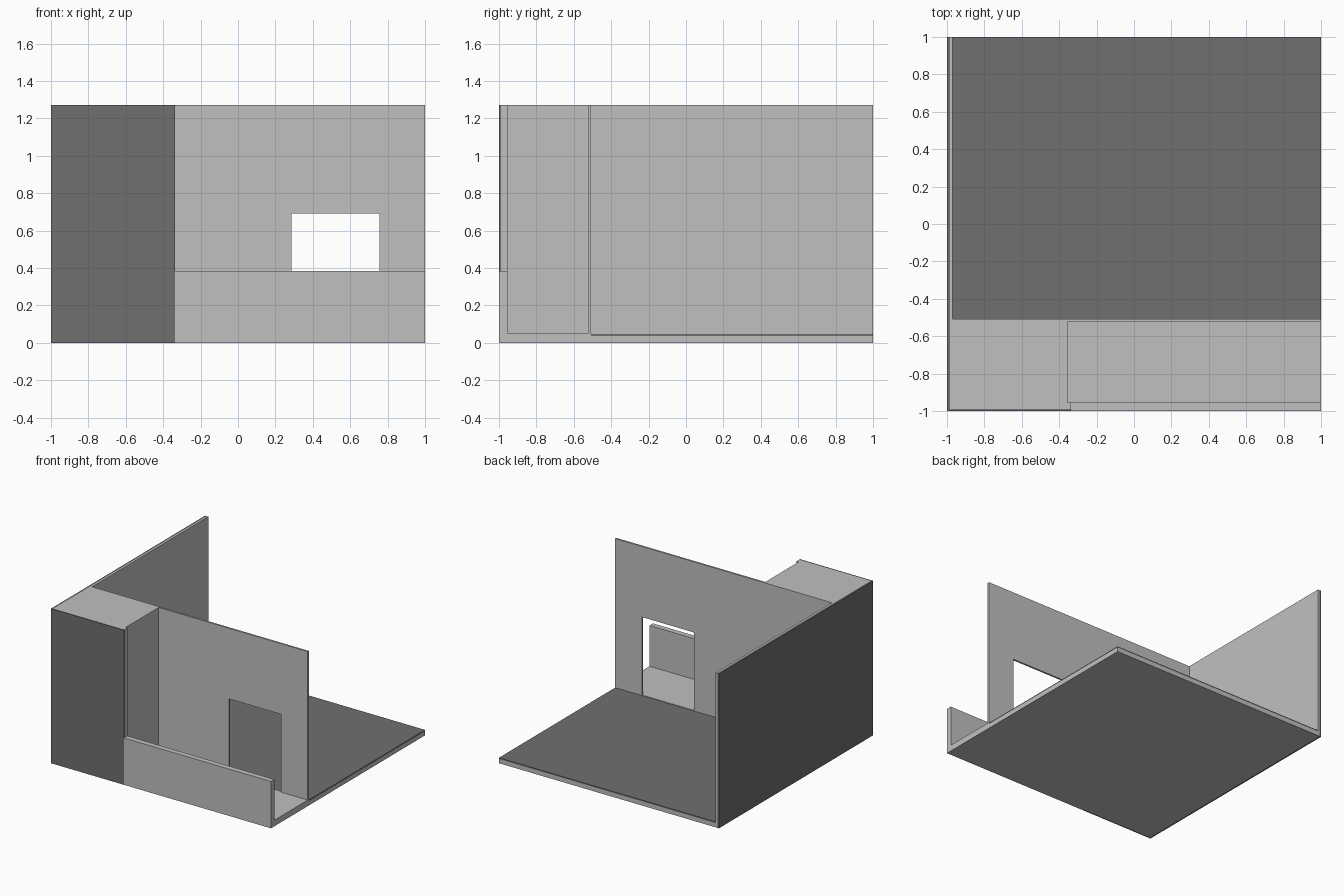
import bpy

if "Cube" in bpy.data.objects:
    bpy.data.objects.remove(bpy.data.objects["Cube"])


def material(name, v):
    m = bpy.data.materials.new(name)
    m.diffuse_color = (v, v, v, 1)
    m.use_nodes = True
    m.node_tree.nodes["Principled BSDF"].inputs["Base Color"].default_value = m.diffuse_color
    return m


LIGHT = material("light grey", 0.53)
DARK = material("dark grey", 0.16)


def prism(name, outline, axes, lo, hi, mat):
    """Extrude a counter-clockwise outline lying in two axes along the third."""
    a, b = axes
    c = 3 - a - b
    n = len(outline)
    verts = []
    for d in (lo, hi):
        for u, v in outline:
            p = [0, 0, 0]
            p[a], p[b], p[c] = u, v, d
            verts.append(p)
    faces = [list(range(n))[::-1], list(range(n, 2 * n))]
    faces += [[i, (i + 1) % n, n + (i + 1) % n, n + i] for i in range(n)]
    if (a, b) == (0, 2):  # x-z outlines wind the other way
        faces = [f[::-1] for f in faces]
    mesh = bpy.data.meshes.new(name)
    mesh.from_pydata(verts, [], faces)
    mesh.materials.append(mat)
    ob = bpy.data.objects.new(name, mesh)
    bpy.context.collection.objects.link(ob)
    return ob


def box(name, x0, x1, y0, y1, z0, z1, mat):
    return prism(name, [(x0, y0), (x1, y0), (x1, y1), (x0, y1)], (0, 1), z0, z1, mat)


TOP = 1.27      # wall height
WALL_F, WALL_B = -0.523, -0.508   # partition wall front and back

# Floor: base slab, raised balcony floor, dark room floor
box("base_slab", -0.97, 1, -0.955, 1, 0, 0.035, LIGHT)
box("balcony_floor", -0.355, 1, -0.955, WALL_B, 0.035, 0.05, LIGHT)
box("room_floor", -0.97, 1, WALL_B, 1, 0.035, 0.045, DARK)

# Side wall: light lining inside, dark cladding outside
box("side_wall_lining", -0.985, -0.97, WALL_B, 1, 0, TOP, LIGHT)
box("side_wall_cladding", -1, -0.985, -1, 1, 0, TOP, DARK)

# Corner block with a small step on its right side, dark front cladding
prism("corner_block",
      [(-0.985, -0.988), (-0.337, -0.988), (-0.337, -0.955),
       (-0.355, -0.955), (-0.355, WALL_B), (-0.985, WALL_B)],
      (0, 1), 0, TOP, LIGHT)
box("corner_front_cladding", -0.985, -0.337, -1, -0.988, 0, TOP, DARK)

# Partition wall with a doorway
prism("partition_wall",
      [(-0.355, 0.045), (0.285, 0.045), (0.285, 0.69), (0.757, 0.69),
       (0.757, 0.045), (1, 0.045), (1, TOP), (-0.355, TOP)],
      (0, 2), WALL_F, WALL_B, LIGHT)

# Low balcony parapet
box("balcony_parapet", -0.337, 1, -1, -0.955, 0, 0.385, LIGHT)
